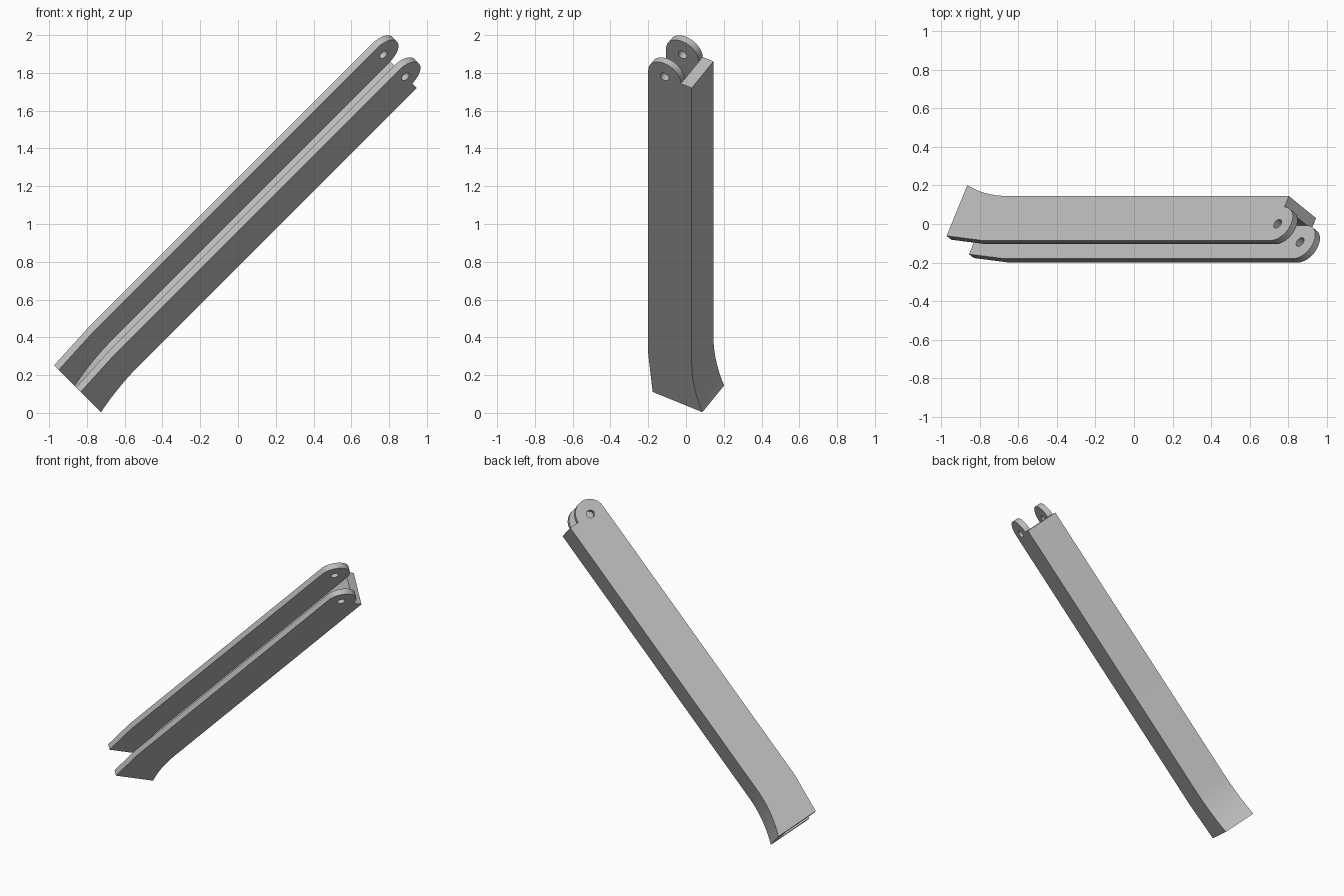
import bpy
from math import sin, cos, pi, sqrt, radians
from mathutils import Matrix, Vector

if "Cube" in bpy.data.objects:
    bpy.data.objects.remove(bpy.data.objects["Cube"])

# Channel dimensions
WIDTH, DEPTH, WALL, FLOOR = 0.23, 0.266, 0.04, 0.2
START, FLARE, END = -0.51, -0.18, 1.885
EAR, HOLE = 0.1, 0.026
FLARE_RADIUS = 0.87

# Tilted frame: along the channel, across its depth, across its width
along = Vector((1, 0, 1)) / sqrt(2)
side = Vector((1, 0, -1)) / sqrt(2)
back = Vector((0, 1, 0))
tilt = radians(30)
deep = side * sin(tilt) + back * cos(tilt)
wide = along.cross(deep)
origin = side * -0.88 + back * -0.085
frame = Matrix((along, deep, wide)).transposed().to_4x4()
frame.translation = origin

grey = bpy.data.materials.new("light_grey")
grey.use_nodes = True
grey.diffuse_color = (0.5, 0.5, 0.5, 1)
grey.node_tree.nodes["Principled BSDF"].inputs["Base Color"].default_value = (0.5, 0.5, 0.5, 1)


def arc(cx, cy, r, a, b, steps):
    return [(cx + r * cos(a + (b - a) * i / steps), cy + r * sin(a + (b - a) * i / steps))
            for i in range(steps + 1)]


def flare(depth, steps=12):
    """Curved run from the straight part to the flared foot."""
    pts = []
    for i in range(steps + 1):
        d = (FLARE - START) * i / steps
        pts.append((FLARE - d, depth + FLARE_RADIUS - sqrt(FLARE_RADIUS ** 2 - d * d)))
    return pts


def extrude_profile(name, loops, near, far):
    """Fill the outlines and extrude them across the channel width."""
    curve = bpy.data.curves.new(name, "CURVE")
    curve.dimensions = "2D"
    curve.fill_mode = "BOTH"
    curve.extrude = (far - near) / 2
    for loop in loops:
        spline = curve.splines.new("POLY")
        spline.points.add(len(loop) - 1)
        for point, (x, y) in zip(spline.points, loop):
            point.co = (x, y, 0, 1)
        spline.use_cyclic_u = True
    curve.materials.append(grey)
    obj = bpy.data.objects.new(name, curve)
    bpy.context.collection.objects.link(obj)
    obj.matrix_world = frame @ Matrix.Translation((0, 0, -(near + far) / 2))
    bpy.ops.object.select_all(action="DESELECT")
    obj.select_set(True)
    bpy.context.view_layer.objects.active = obj
    bpy.ops.object.convert(target="MESH")
    bpy.ops.object.shade_smooth_by_angle(angle=radians(30))
    return bpy.context.object


# Side plates with rounded, drilled ears and a flared foot
plate = [(START, 0.027), (-0.24, 0)]
plate += arc(END, EAR, EAR, -pi / 2, pi / 2, 24)
plate += [(END, DEPTH)] + flare(DEPTH)
hole = arc(END, EAR, HOLE, 0, 2 * pi, 24)[:-1]
extrude_profile("upper_side_plate", [plate, hole], 0, WALL)
extrude_profile("lower_side_plate", [plate, hole], WIDTH - WALL, WIDTH)

# Back web joining the two plates
web = [(END, FLOOR), (END, DEPTH)] + flare(DEPTH) + flare(FLOOR)[::-1]
extrude_profile("back_web", [web], WALL, WIDTH - WALL)
